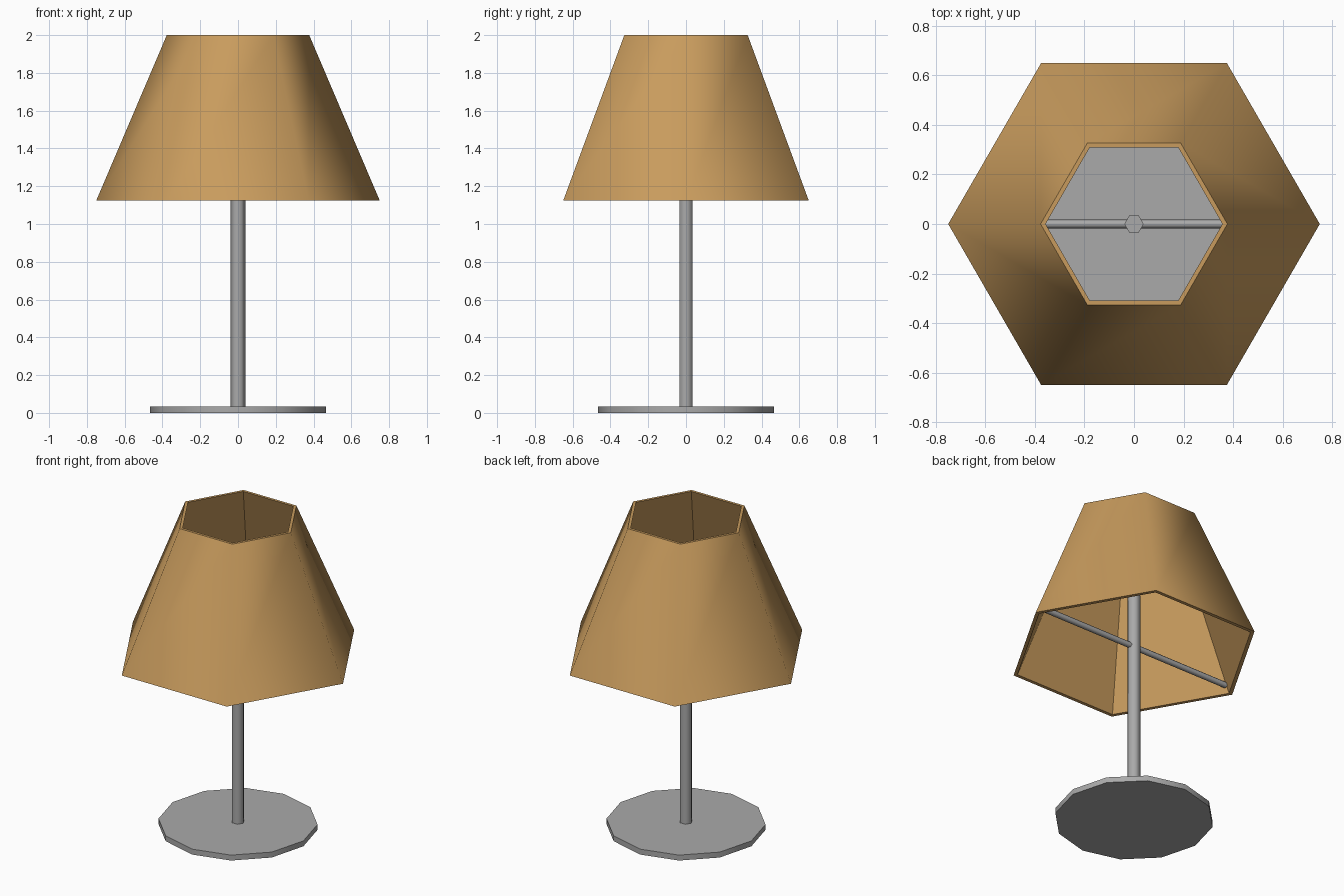
import bpy, bmesh, math
from mathutils import Matrix

if "Cube" in bpy.data.objects:
    bpy.data.objects.remove(bpy.data.objects["Cube"])


def material(name, rgb):
    m = bpy.data.materials.new(name)
    m.diffuse_color = (*rgb, 1)
    m.use_nodes = True
    m.node_tree.nodes["Principled BSDF"].inputs["Base Color"].default_value = m.diffuse_color
    return m


METAL = material("grey_metal", (0.40, 0.40, 0.40))
FABRIC = material("tan_fabric", (0.58, 0.33, 0.11))


def finish(bm, name, mat, angle=62):
    bmesh.ops.recalc_face_normals(bm, faces=bm.faces)
    me = bpy.data.meshes.new(name)
    bm.to_mesh(me)
    bm.free()
    ob = bpy.data.objects.new(name, me)
    bpy.context.collection.objects.link(ob)
    me.materials.append(mat)
    bpy.ops.object.select_all(action='DESELECT')
    ob.select_set(True)
    bpy.context.view_layer.objects.active = ob
    bpy.ops.object.shade_smooth_by_angle(angle=math.radians(angle))
    return ob


def prism(name, sides, r, length, loc, axis='z'):
    # Closed cylinder centred on loc, first corner on +x
    bm = bmesh.new()
    bmesh.ops.create_cone(bm, cap_ends=True, segments=sides, radius1=r, radius2=r, depth=length)
    if axis == 'z':
        turn = Matrix.Rotation(math.pi / 2, 4, 'Z')
    else:
        turn = Matrix.Rotation(math.pi / 2, 4, 'Y')
    bmesh.ops.transform(bm, matrix=Matrix.Translation(loc) @ turn, verts=bm.verts)
    return finish(bm, name, METAL)


# Base disc, upright pole and crossbar that carries the shade
prism("base", 12, 0.467, 0.035, (0, 0, 0.0175))
prism("pole", 6, 0.039, 1.48, (0, 0, 0.77))
prism("shade_crossbar", 6, 0.018, 1.40, (0, 0, 1.17), 'x')

# Hollow six-sided shade: ring profile (radius, height) swept round the axis
profile = [(0.75, 1.125), (0.377, 2.0), (0.357, 2.0), (0.725, 1.125)]
bm = bmesh.new()
rings = [[bm.verts.new((r * math.cos(k * math.pi / 3), r * math.sin(k * math.pi / 3), z))
          for k in range(6)] for r, z in profile]
for i in range(4):
    a, b = rings[i], rings[(i + 1) % 4]
    for k in range(6):
        n = (k + 1) % 6
        bm.faces.new((a[k], a[n], b[n], b[k]))
shade = finish(bm, "lamp_shade", FABRIC)

# Keep inner walls and rims flat, only the outside is smooth
for p in shade.data.polygons:
    outward = p.normal.x * p.center.x + p.normal.y * p.center.y
    p.use_smooth = outward > 0.05
